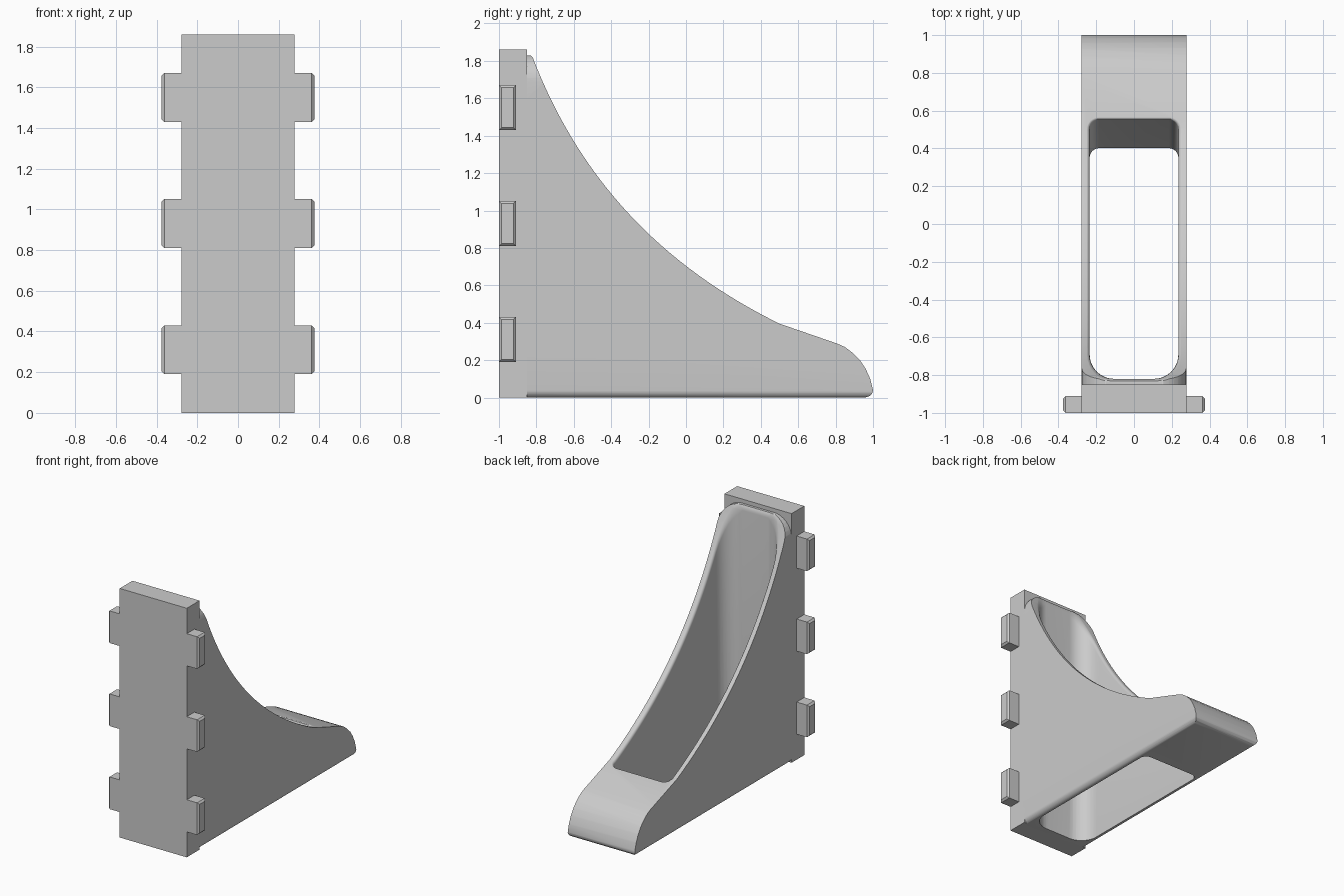
import bpy, bmesh, math
from mathutils import Vector
from mathutils.geometry import interpolate_bezier

if "Cube" in bpy.data.objects:
    bpy.data.objects.remove(bpy.data.objects["Cube"], do_unlink=True)

GREY = (0.6, 0.6, 0.6, 1)
grey = bpy.data.materials.new("plain grey")
grey.use_nodes = True
grey.diffuse_color = GREY
grey.node_tree.nodes["Principled BSDF"].inputs["Base Color"].default_value = GREY


def make_object(name, bm):
    bmesh.ops.recalc_face_normals(bm, faces=bm.faces[:])
    mesh = bpy.data.meshes.new(name)
    bm.to_mesh(mesh)
    bm.free()
    mesh.materials.append(grey)
    obj = bpy.data.objects.new(name, mesh)
    bpy.context.collection.objects.link(obj)
    return obj


def loft(name, rings):
    """Closed solid through a list of equally long rings of points."""
    bm = bmesh.new()
    loops = [[bm.verts.new(p) for p in ring] for ring in rings]
    n = len(loops[0])
    for low, high in zip(loops, loops[1:]):
        for i in range(n):
            j = (i + 1) % n
            bm.faces.new((low[i], low[j], high[j], high[i]))
    bm.faces.new(loops[0])
    bm.faces.new(loops[-1])
    bmesh.ops.triangulate(bm, faces=[f for f in bm.faces if len(f.verts) == 4])
    return make_object(name, bm)


def box(name, low, high, chamfer_side=0):
    bm = bmesh.new()
    bmesh.ops.create_cube(bm, size=1)
    for v in bm.verts:
        v.co = [h if c > 0 else l for c, l, h in zip(v.co, low, high)]
    if chamfer_side:
        end = max(v.co.x * chamfer_side for v in bm.verts)
        rim = [e for e in bm.edges
               if all(abs(v.co.x * chamfer_side - end) < 0.001 for v in e.verts)]
        bmesh.ops.bevel(bm, geom=rim, offset=0.013, segments=1, affect='EDGES')
    return make_object(name, bm)


def arc(cx, cy, r, start, steps=8):
    """Quarter circle, counter-clockwise from the start angle in degrees."""
    angles = [math.radians(start + 90 * i / steps) for i in range(steps + 1)]
    return [(cx + r * math.cos(a), cy + r * math.sin(a)) for a in angles]


def boolean(target, cutter, operation):
    mod = target.modifiers.new("cut", 'BOOLEAN')
    mod.operation, mod.object, mod.solver = operation, cutter, 'EXACT'
    bpy.context.view_layer.objects.active = target
    bpy.ops.object.modifier_apply(modifier=mod.name)
    bpy.data.objects.remove(cutter, do_unlink=True)


# Mounting plate with three tabs on each side
W = 0.277
box("mounting_plate", (-W, -1, 0), (W, -0.85, 1.86))
for level, z in (("lower", 0.31), ("middle", 0.93), ("upper", 1.55)):
    for side, s in (("left", 1), ("right", -1)):
        x0, x1 = sorted((s * (W - 0.02), s * 0.375))
        box(f"{level}_tab_{side}", (x0, -1, z - 0.12), (x1, -0.91, z + 0.12), s)

# Bracket profile: concave sweep, sloping toe and rounded nose
sweep = interpolate_bezier(Vector((-0.82, 1.82)), Vector((-0.56, 1.14)),
                           Vector((-0.1, 0.69)), Vector((0.5, 0.395)), 32)
crest = [(-0.87, 1.83), (-0.83, 1.83)] + [tuple(p) for p in sweep]
crest += [(0.81, 0.288), (0.85, 0.27), (0.89, 0.24), (0.93, 0.2),
          (0.96, 0.155), (0.985, 0.1), (1, 0.04)]
nose = [(0.997, 0.025), (0.985, 0.01), (0.965, 0.002), (0.95, 0)]
profile = crest + nose + [(-0.87, 0)]
bracket = loft("bracket", [[(x, y, z) for y, z in profile] for x in (-0.4, 0.4)])

# Front silhouette rounds the top corners and the lower side edges
R, r = 0.15, 0.04
outline = (arc(W - R, 1.832 - R, R, 0) + arc(R - W, 1.832 - R, R, 90)
           + arc(r - W, r - 0.002, r, 180) + arc(W - r, r - 0.002, r, 270))
silhouette = loft("silhouette", [[(x, y, z) for x, z in outline] for y in (-1, 1.2)])
boolean(bracket, silhouette, 'INTERSECT')


def crest_height(y):
    """Height and slope stretch of the sweep at y."""
    for (y0, z0), (y1, z1) in zip(crest, crest[1:]):
        if y0 <= y <= y1:
            slope = (z1 - z0) / (y1 - y0)
            return z0 + slope * (y - y0), math.hypot(1, slope)
    return 0, 1


def opening(front, grow=0):
    """Rounded opening: wide corners at the plate, tight ones at the toe."""
    hw, back = 0.235 + grow, -0.82 - grow
    front += grow
    big, small, n = 0.13 + grow, 0.05 + grow, 30
    y0, y1 = back + big, front - small
    side = [y0 + (y1 - y0) * i / n for i in range(1, n)]
    return (arc(hw - big, y0, big, 270) + [(hw, y) for y in side]
            + arc(hw - small, y1, small, 0) + arc(small - hw, y1, small, 90)
            + [(-hw, y) for y in reversed(side)] + arc(big - hw, y0, big, 180))


# Through opening with a sloping toe wall and a softened upper rim
FILLET = 0.02
rings = [[(x, y, -0.1) for x, y in opening(0.36)]]
for i in range(5):
    a = math.radians(90 * i / 4)
    ring = []
    for x, y in opening(0.55, FILLET * (1 - math.cos(a))):
        z, stretch = crest_height(y)
        ring.append((x, y, z - (FILLET * (1 - math.sin(a)) - 0.001) * stretch))
    rings.append(ring)
rings.append([(x, y, 2.2) for x, y in opening(0.55, FILLET)])
boolean(bracket, loft("opening_cutter", rings), 'DIFFERENCE')

# Smooth the curved surfaces, keep the crisp edges
bpy.ops.object.select_all(action='DESELECT')
bracket.select_set(True)
bpy.context.view_layer.objects.active = bracket
bpy.ops.object.shade_smooth_by_angle(angle=math.radians(30))
